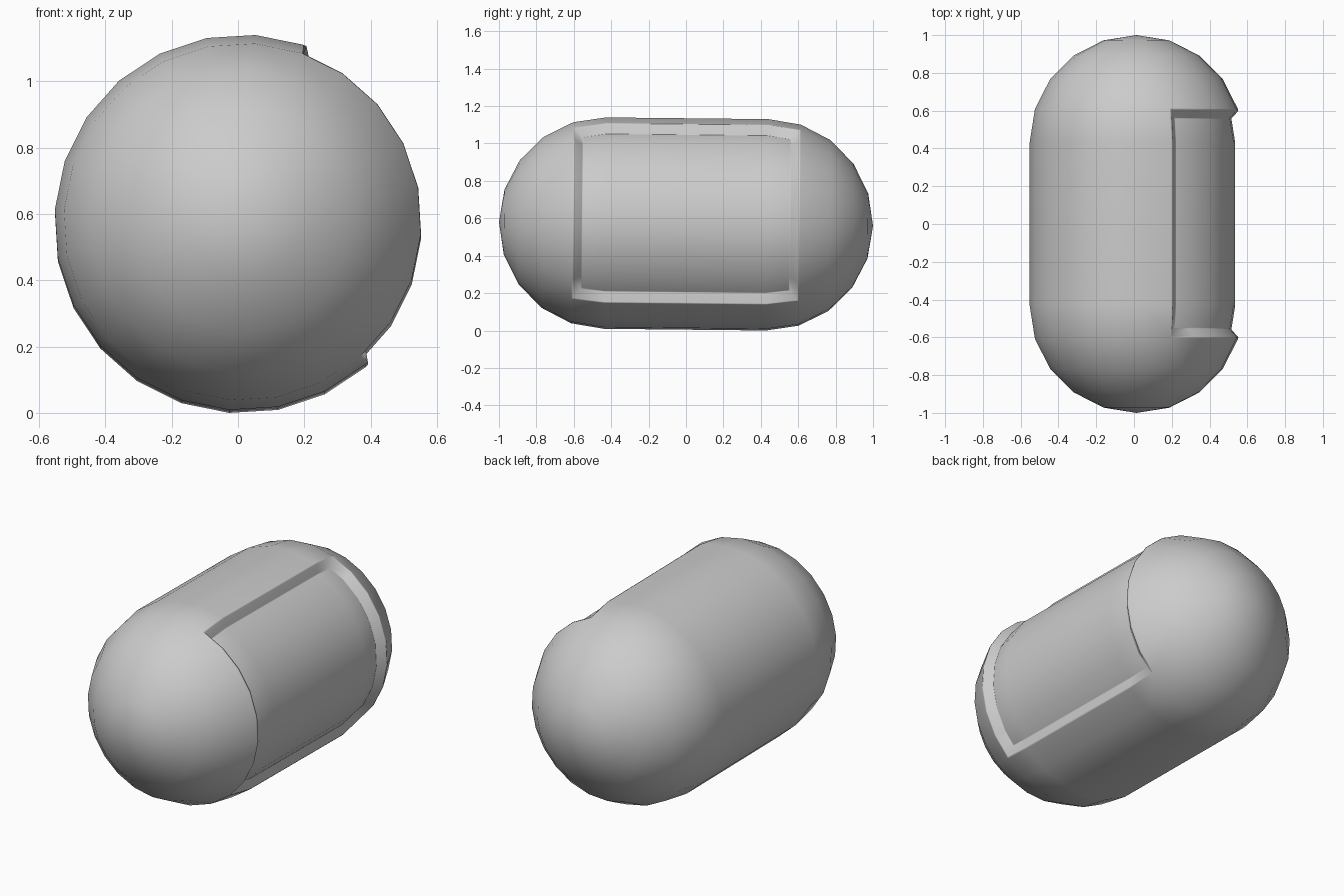
import bpy, bmesh
from math import sin, cos, radians, atan2, degrees
from mathutils import Vector, Matrix

if "Cube" in bpy.data.objects:
    bpy.data.objects.remove(bpy.data.objects["Cube"])

R, HALF, SIDES, FACING = 0.5665, 1.0, 24, radians(11)
C = HALF - R

# capsule profile: hemispherical ends in five rings, straight middle
profile = [(R * sin(radians(18 * i)), C + R * cos(radians(18 * i))) for i in range(6)]
profile += [(r, -y) for r, y in reversed(profile)]

bm = bmesh.new()
verts = [bm.verts.new((r * cos(FACING), y, r * sin(FACING))) for r, y in profile]
edges = [bm.edges.new(p) for p in zip(verts, verts[1:])]
bmesh.ops.spin(bm, geom=verts + edges, axis=(0, 1, 0), cent=(0, 0, 0),
               angle=radians(360), steps=SIDES, use_duplicate=False)
bmesh.ops.remove_doubles(bm, verts=bm.verts, dist=0.0005)
bmesh.ops.recalc_face_normals(bm, faces=bm.faces)

# recessed window panel: a third of the way round, between the end domes
panel = []
for f in bm.faces:
    c = f.calc_center_median()
    if abs(c.y) < 0.58 and abs(degrees(atan2(c.z, c.x) - FACING)) < 59:
        panel.append(f)
for inset, depth in ((0.01, 0), (0.034, -0.042), (0.006, 0)):
    bmesh.ops.inset_region(bm, faces=panel, thickness=inset, depth=depth,
                           use_even_offset=True, use_boundary=True)

# slight lean, then rest on the ground
bmesh.ops.transform(bm, verts=bm.verts, matrix=Matrix.Rotation(radians(-0.6), 4, 'X'))
low = Vector([min(v.co[i] for v in bm.verts) for i in range(3)])
high = Vector([max(v.co[i] for v in bm.verts) for i in range(3)])
mid = (low + high) / 2
bmesh.ops.translate(bm, verts=bm.verts, vec=(-mid.x, -mid.y, -low.z))

mesh = bpy.data.meshes.new("capsule_body")
bm.to_mesh(mesh)
bm.free()
for p in mesh.polygons:
    p.use_smooth = True
body = bpy.data.objects.new("capsule_body", mesh)
bpy.context.collection.objects.link(body)
body.modifiers.new("weighted_shading", 'WEIGHTED_NORMAL')
